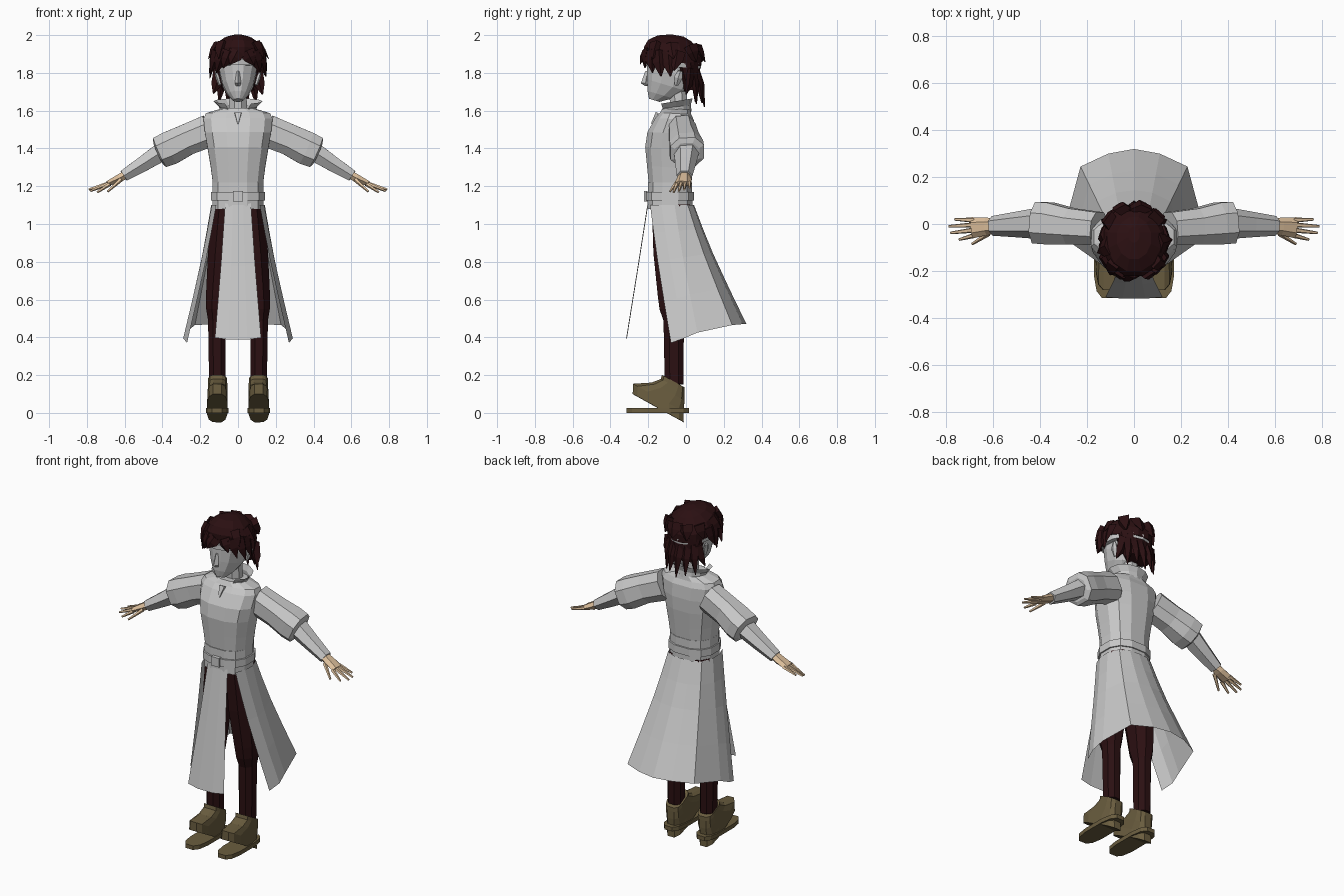
import bpy, bmesh, math
from mathutils import Vector

def material(name, rgb):
    m = bpy.data.materials.new(name)
    m.diffuse_color = (*rgb, 1)
    return m

CLOTH = material("pale grey", (0.58, 0.58, 0.58))
DARK = material("dark maroon", (0.024, 0.005, 0.006))
SKIN = material("tan skin", (0.72, 0.52, 0.33))
BOOT = material("olive brown", (0.145, 0.11, 0.05))

def spow(v, e):
    return math.copysign(abs(v) ** e, v)

def tube(bm, rings, n=8, e=1.0, turn=0.5):
    """Loft rings (x, y, z, half width, half depth) square to the overall direction."""
    d = (Vector(rings[-1][:3]) - Vector(rings[0][:3])).normalized()
    u = d.cross(Vector((0, 1, 0))).normalized()
    v = u.cross(d)
    loops = []
    for x, y, z, a, b in rings:
        loop = []
        for i in range(n):
            t = math.tau * (i + turn) / n
            loop.append(bm.verts.new(Vector((x, y, z)) + u * a * spow(math.cos(t), e)
                                     + v * b * spow(math.sin(t), e)))
        loops.append(loop)
    for p, q in zip(loops, loops[1:]):
        for i in range(n):
            bm.faces.new((p[i], p[(i + 1) % n], q[(i + 1) % n], q[i]))
    bm.faces.new(loops[0])
    bm.faces.new(loops[-1])

def sheet(bm, rows):
    """Open surface through rows of points."""
    grid = [[bm.verts.new(p) for p in r] for r in rows]
    for p, q in zip(grid, grid[1:]):
        for i in range(len(p) - 1):
            bm.faces.new((p[i], p[i + 1], q[i + 1], q[i]))

def finish(name, bm, mat, mirror=False):
    bmesh.ops.recalc_face_normals(bm, faces=bm.faces)
    me = bpy.data.meshes.new(name)
    bm.to_mesh(me)
    bm.free()
    me.materials.append(mat)
    ob = bpy.data.objects.new(name, me)
    bpy.context.collection.objects.link(ob)
    if mirror:
        mod = ob.modifiers.new("Mirror", 'MIRROR')
        mod.use_clip = False
        mod.use_mirror_merge = False
    return ob

def part(name, mat, rings, n=8, e=1.0, mirror=False, turn=0.5):
    bm = bmesh.new()
    tube(bm, rings, n, e, turn)
    return finish(name, bm, mat, mirror)

# Torso of the coat
part("coat_body", CLOTH, [
    (0, -.080, 1.09, .125, .115), (0, -.085, 1.20, .135, .115), (0, -.085, 1.30, .148, .125),
    (0, -.085, 1.40, .165, .135), (0, -.078, 1.48, .180, .130), (0, -.060, 1.555, .188, .105),
    (0, -.055, 1.585, .175, .085), (0, -.050, 1.61, .090, .075)], 12, .8)

# Belt bands and buckle
for name, z0, z1, a, b in (("sash_top", 1.17, 1.22, .138, .120), ("belt", 1.125, 1.17, .146, .130),
                           ("sash_bottom", 1.08, 1.125, .138, .123)):
    part(name, CLOTH, [(0, -.085, z0, a, b), (0, -.085, z1, a, b)], 12, .8)
part("buckle", CLOTH, [(0, -.213, 1.12, .03, .012), (0, -.213, 1.175, .03, .012)], 4, .4)

# Skirt wrapping sides and back, open at the front
top = [(.115, -.19, 1.10), (.138, -.13, 1.10), (.142, -.06, 1.10), (.115, .01, 1.10),
       (.06, .038, 1.10), (0, .043, 1.10)]
hem = [(.27, -.08, .37), (.29, -.01, .395), (.278, .06, .425), (.228, .245, .465),
       (.11, .30, .47), (0, .32, .47)]
def both(half):
    return half + [(-x, y, z) for x, y, z in reversed(half[:-1])]
rows = []
for t, s in ((0, 0), (.2, .17), (.41, .365), (.7, .67), (1, 1)):
    rows.append(both([(p[0] + (q[0] - p[0]) * s, p[1] + (q[1] - p[1]) * s, p[2] + (q[2] - p[2]) * t)
                      for p, q in zip(top, hem)]))
bm = bmesh.new()
sheet(bm, rows)
finish("coat_skirt", bm, CLOTH)

# Front apron panel
bm = bmesh.new()
sheet(bm, [[(-w, y + .006, z + .01), (-w * .4, y, z), (w * .4, y, z), (w, y + .006, z + .01)]
           for w, y, z in ((.068, -.205, 1.10), (.09, -.255, .78), (.122, -.318, .388))])
finish("front_panel", bm, CLOTH)

# Collar, open at the front
bm = bmesh.new()
rows = []
for k, (a, b, z, lift) in enumerate(((.095, .085, 1.575, .02), (.10, .08, 1.62, .01), (.13, .09, 1.65, .015))):
    row = []
    for i in range(11):
        t = math.radians(32 + 296 * i / 10)
        row.append((a * math.sin(t), -.055 - b * math.cos(t), z - lift * math.cos(t)))
    rows.append(row)
sheet(bm, rows)
finish("collar", bm, CLOTH)
part("collar_pendant", CLOTH, [(0, -.152, 1.59, .026, .012), (0, -.180, 1.53, .004, .008)], 4)

# Puffed sleeves and forearms
part("puff_sleeve", CLOTH, [
    (.15, -.02, 1.495, .092, .075), (.27, -.01, 1.447, .088, .082), (.36, .002, 1.402, .095, .095),
    (.412, .006, 1.38, .090, .095), (.42, .005, 1.372, .066, .07)], 8, .85, True)
part("forearm_sleeve", CLOTH, [(.40, .003, 1.385, .058, .068), (.50, -.002, 1.32, .047, .055),
                               (.605, -.008, 1.255, .035, .042)], 6, 1, True)

# Hands
bm = bmesh.new()
tube(bm, [(.585, -.008, 1.266, .025, .03), (.63, -.01, 1.242, .024, .038),
          (.69, -.016, 1.214, .016, .045)], 6)
for base, tip in (((.68, -.048, 1.212), (.745, -.066, 1.168)), ((.685, -.026, 1.214), (.782, -.038, 1.175)),
                  ((.685, -.004, 1.216), (.79, -.010, 1.183)), ((.68, .016, 1.218), (.765, .020, 1.192)),
                  ((.62, -.04, 1.235), (.69, -.085, 1.172))):
    tube(bm, [(*base, .012, .012), (*tip, .006, .006)], 5)
finish("hand", bm, SKIN, True)

# Trousers
part("trouser_leg", DARK, [
    (.070, -.08, 1.10, .068, .108), (.088, -.072, .85, .076, .108), (.108, -.070, .62, .066, .085),
    (.112, -.070, .55, .061, .075), (.112, -.065, .49, .050, .058), (.110, -.063, .15, .046, .053)],
    8, .9, True)

# Boots with soles
part("boot_sole", BOOT, [(.111, -.15, 0, .061, .17), (.111, -.15, .025, .061, .17)], 12, .65, True)
part("boot_upper", BOOT, [
    (.110, -.147, .025, .055, .158), (.110, -.147, .08, .053, .156), (.108, -.095, .112, .053, .102),
    (.108, -.070, .145, .052, .073), (.108, -.068, .168, .052, .070)], 12, .65, True)

# Head, neck, nose and ears
part("neck", CLOTH, [(0, -.035, 1.57, .052, .05), (0, -.045, 1.75, .048, .05)], 8)
part("head", CLOTH, [
    (0, -.168, 1.655, .026, .030), (0, -.137, 1.685, .056, .072), (0, -.102, 1.735, .084, .112),
    (0, -.087, 1.80, .100, .128), (0, -.08, 1.88, .106, .135), (0, -.08, 1.95, .08, .10)], 12, .9)
part("nose", CLOTH, [(0, -.203, 1.81, .008, .012), (0, -.215, 1.745, .017, .024),
                     (0, -.205, 1.73, .010, .012)], 4, 1, turn=0)
part("ear", CLOTH, [(.095, -.05, 1.735, .008, .01), (.108, -.042, 1.775, .012, .024),
                    (.118, -.03, 1.81, .006, .012)], 5, 1, True)

# Headband
part("headband", CLOTH, [(0, -.072, 1.832, .128, .150), (0, -.070, 1.862, .130, .153)], 14)

# Hair crown and nape mass
bm = bmesh.new()
tube(bm, [(0, -.07, 1.862, .136, .158), (0, -.07, 1.91, .138, .160), (0, -.07, 1.95, .118, .138),
          (0, -.06, 1.982, .075, .095), (0, -.045, 1.998, .025, .035)], 12)
tube(bm, [(0, .0, 1.85, .118, .078), (0, .012, 1.78, .105, .062), (0, .03, 1.71, .085, .045)], 10)

def lock(angle, z0, z1, r0, r1, sweep=0, width=.036):
    """One pointed tuft; the angle runs from the front around the crown."""
    pts = []
    for f, w in ((0, 1), (.45, .85), (1, .06)):
        t = math.radians(angle + sweep * f)
        r = r0 + (r1 - r0) * f
        c, s = abs(math.cos(t)), abs(math.sin(t))
        pts.append((.136 * r * math.sin(t), -.07 - .158 * r * math.cos(t), z0 + (z1 - z0) * f,
                    w * (width * c + .012 * s), w * (width * s + .012 * c)))
    tube(bm, pts, 4, 1, 0)

# Swept fringe and side tufts
for angle, tip, r, sweep in ((-100, 1.80, 1.12, 8), (-78, 1.77, 1.10, -6), (-58, 1.79, 1.17, -10),
                             (-38, 1.80, 1.10, -12), (-20, 1.825, 1.10, -12), (-2, 1.845, 1.14, -14),
                             (22, 1.84, 1.12, 12), (40, 1.80, 1.10, 12), (60, 1.78, 1.15, 10),
                             (80, 1.78, 1.10, 6), (100, 1.81, 1.13, -8)):
    lock(angle, 1.915, tip, .93, r, sweep, .042)
# Spiky crown edge
for angle in (-80, -45, 50, 85):
    lock(angle, 1.955, 1.875, .82, 1.20, 6, .04)
for angle in (130, 165, 200, 235):
    lock(angle, 1.94, 1.858, .85, 1.10, 6, .05)
# Nape tufts
for i, (x, y, z) in enumerate(((-.13, .0, 1.69), (-.10, .05, 1.645), (-.055, .085, 1.64), (0, .098, 1.62),
                               (.05, .088, 1.645), (.095, .055, 1.635), (.13, .0, 1.685))):
    x0 = x * .75
    y0 = .05 - 2.6 * x0 * x0
    tube(bm, [(x0, y0, 1.82, .032, .02), ((x0 + x) / 2, (y0 + y) / 2 + .005, 1.74, .028, .018),
              (x, y, z, .003, .003)], 4, 1, 0)
finish("hair", bm, DARK)
